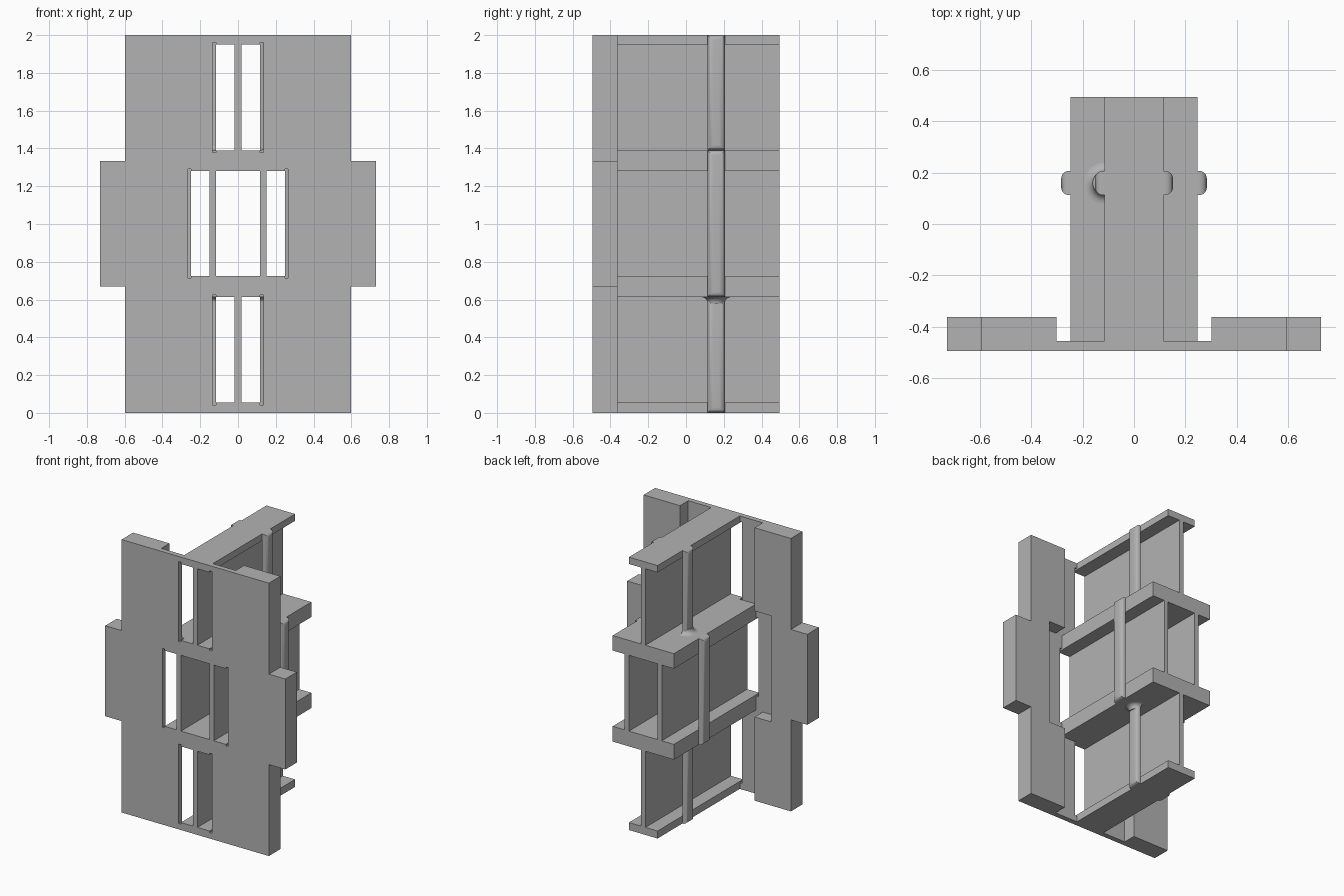
import bpy, bmesh, math
from mathutils import Vector

cube = bpy.data.objects.get("Cube")
if cube:
    bpy.data.objects.remove(cube, do_unlink=True)

grey = bpy.data.materials.new("plain_grey")
grey.use_nodes = True
grey.diffuse_color = (0.45, 0.45, 0.45, 1)
grey.node_tree.nodes["Principled BSDF"].inputs["Base Color"].default_value = (0.45, 0.45, 0.45, 1)

FRONT, PANEL_BACK, PLATE_BACK, BACK = -0.495, -0.457, -0.362, 0.495
LOW, HIGH = (0.613, 0.725), (1.28, 1.39)      # heights of the two middle shelves
BOTTOM, TOP = (0, 0.055), (1.95, 2)
NARROW, WIDE, WEB = 0.116, 0.248, 0.018       # shelf half widths, web half thickness


def finish(name, bm, smooth=False):
    bmesh.ops.recalc_face_normals(bm, faces=bm.faces)
    mesh = bpy.data.meshes.new(name)
    bm.to_mesh(mesh)
    bm.free()
    mesh.materials.append(grey)
    obj = bpy.data.objects.new(name, mesh)
    bpy.context.collection.objects.link(obj)
    if smooth:
        bpy.ops.object.select_all(action='DESELECT')
        obj.select_set(True)
        bpy.context.view_layer.objects.active = obj
        bpy.ops.object.shade_smooth_by_angle(angle=math.radians(35))
    return obj


def box_mesh(x, y, z):
    bm = bmesh.new()
    bmesh.ops.create_cube(bm, size=1)
    for v in bm.verts:
        v.co = [r[0] if c < 0 else r[1] for r, c in zip((x, y, z), v.co)]
    return bm


def box(name, x, y, z):
    return finish(name, box_mesh(x, y, z))


def carved(name, solids, holes):
    """One closed skin around a set of boxes minus another set."""
    cuts = [sorted({round(v, 4) for b in solids + holes for v in b[a]}) for a in range(3)]

    def inside(p, boxes):
        return any(all(r[0] < c < r[1] for r, c in zip(b, p)) for b in boxes)

    def filled(i):
        if any(k < 0 or k >= len(c) - 1 for k, c in zip(i, cuts)):
            return False
        p = [(c[k] + c[k + 1]) / 2 for k, c in zip(i, cuts)]
        return inside(p, solids) and not inside(p, holes)

    bm = bmesh.new()
    nx, ny, nz = (len(c) - 1 for c in cuts)
    for i in [(a, b, c) for a in range(nx) for b in range(ny) for c in range(nz)]:
        if not filled(i):
            continue
        for axis in range(3):
            for side in (0, 1):
                near = list(i)
                near[axis] += 2 * side - 1
                if filled(near):
                    continue
                u, w = (axis + 1) % 3, (axis + 2) % 3
                ring = []
                for du, dw in ((0, 0), (1, 0), (1, 1), (0, 1)):
                    k = list(i)
                    k[axis] += side
                    k[u] += du
                    k[w] += dw
                    ring.append(bm.verts.new([c[j] for c, j in zip(cuts, k)]))
                bm.faces.new(ring)
    bmesh.ops.remove_doubles(bm, verts=bm.verts, dist=0.0001)
    bmesh.ops.recalc_face_normals(bm, faces=bm.faces)
    bmesh.ops.dissolve_limit(bm, angle_limit=0.01, verts=bm.verts, edges=bm.edges)
    return finish(name, bm)


def both(x0, x1):
    return [(x0, x1), (-x1, -x0)]


# Front plate: thick sides with ears, thin recessed centre, window openings
full, thin = (FRONT, PLATE_BACK), (FRONT, PANEL_BACK)
recess = (PANEL_BACK, PLATE_BACK)
solids = [((-0.597, 0.597), full, (0, 2)), ((-0.73, 0.73), full, (0.67, 1.333))]
holes = [((-0.302, 0.302), recess, (0, 2)),
         ((-0.435, 0.435), recess, (LOW[0], HIGH[1])),
         ((-NARROW, NARROW), thin, (LOW[1], HIGH[0]))]
for z0, z1 in ((BOTTOM[1], LOW[0]), (HIGH[1], TOP[0])):
    for x in both(WEB, NARROW):
        holes.append((x, thin, (z0, z1)))
    for x in both(NARROW, 0.134):
        holes.append((x, thin, (z0 - 0.012, z1 + 0.012)))
for x in both(0.15, WIDE):
    holes.append((x, thin, (LOW[1], HIGH[0])))
for x in both(WIDE, 0.266):
    holes.append((x, thin, (LOW[1] - 0.012, HIGH[0] + 0.012)))
carved("front_plate", solids, holes)

# Shelves running back from the plate
depth = (PANEL_BACK, BACK)
for name, half, z in (("bottom_shelf", NARROW, BOTTOM), ("lower_middle_shelf", WIDE, LOW),
                      ("upper_middle_shelf", WIDE, HIGH), ("top_shelf", NARROW, TOP)):
    box(name, (-half, half), depth, z)

# Upright webs between the shelves
box("lower_web", (-WEB, WEB), depth, (BOTTOM[1], LOW[0]))
box("upper_web", (-WEB, WEB), depth, (HIGH[1], TOP[0]))
for side, x in zip(("left", "right"), both(NARROW, 0.15)):
    box(side + "_middle_web", x, depth, (LOW[1], HIGH[0]))


# Rounded rods along the shelf edges
def rod(name, side, x, z):
    bm = box_mesh((x, x + 0.036), (0.113, 0.207), z)
    outer = [e for e in bm.edges if all(v.co.x > x + 0.01 for v in e.verts)]
    bmesh.ops.bevel(bm, geom=outer, offset=0.03, segments=6, profile=0.5, affect='EDGES')
    for v in bm.verts:
        v.co.x *= side
    finish(name, bm, True)


# Concave flare where a rod meets a middle shelf
def flare(name, side, z, direction):
    bm = bmesh.new()
    steps, turns, height, wide, slim = 6, 16, 0.035, 0.08, 0.045
    rings = []
    for s in range(steps + 1):
        a = math.pi / 2 * s / steps
        r = wide - (wide - slim) * math.sin(a)
        h = height * (1 - math.cos(a))
        rings.append([bm.verts.new(Vector((side * (NARROW + r * math.sin(math.pi * t / turns)),
                                           0.16 + r * math.cos(math.pi * t / turns),
                                           z + direction * h))) for t in range(turns + 1)])
    for a, b in zip(rings, rings[1:]):
        for t in range(turns):
            bm.faces.new((a[t], a[t + 1], b[t + 1], b[t]))
        bm.faces.new((a[0], b[0], b[-1], a[-1]))
    bm.faces.new(rings[0])
    bm.faces.new(rings[-1])
    finish(name, bm, True)


for label, side in (("left", 1), ("right", -1)):
    rod(label + "_lower_rod", side, NARROW, (0, LOW[0]))
    rod(label + "_middle_rod", side, WIDE, (LOW[0], HIGH[1]))
    rod(label + "_upper_rod", side, NARROW, (HIGH[1], 2))
flare("left_lower_flare", 1, LOW[0], -1)
flare("right_lower_flare", -1, LOW[0], -1)
flare("right_upper_flare", -1, HIGH[1], 1)
